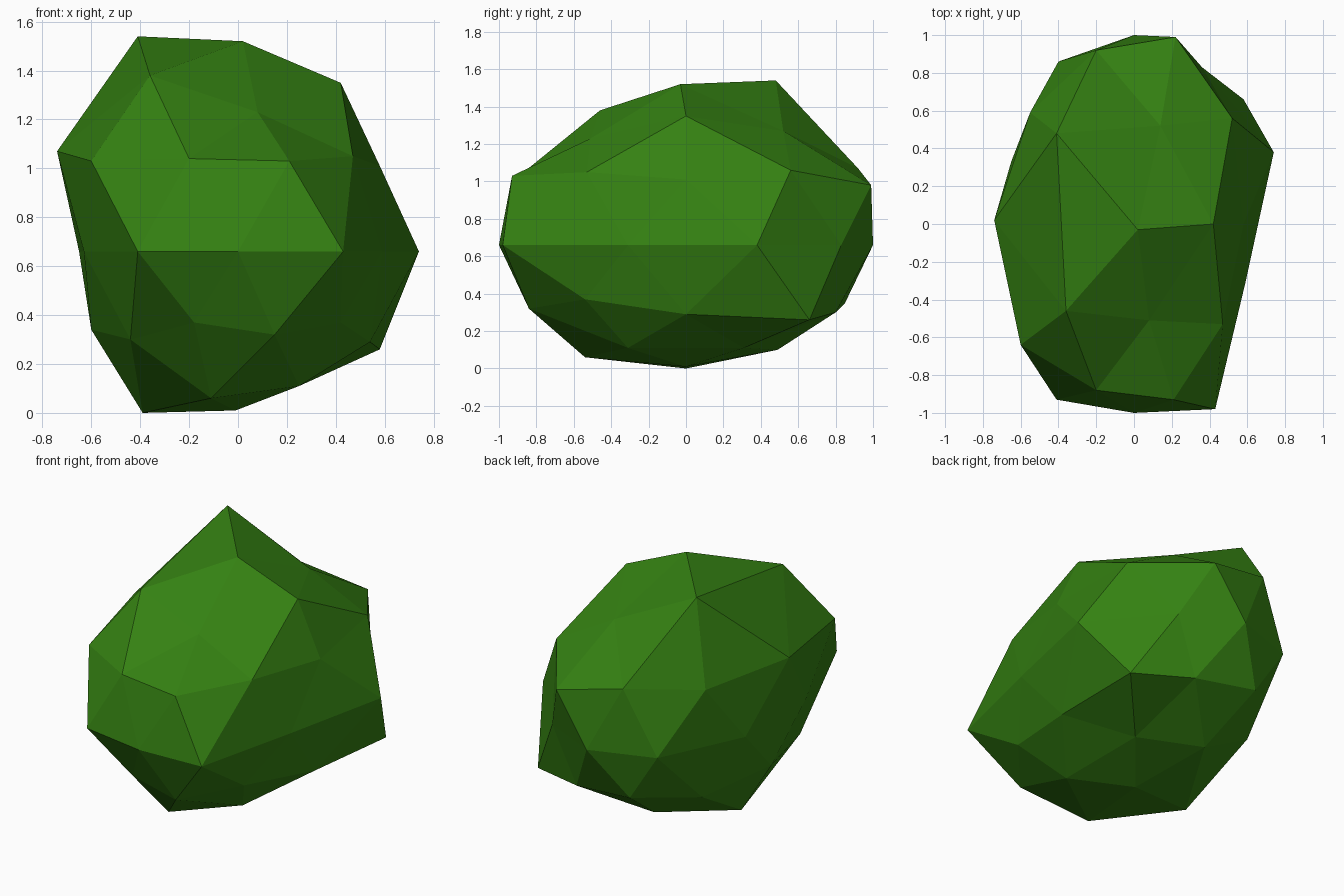
import bpy
import math
from mathutils import Vector

default_cube = bpy.data.objects.get("Cube")
if default_cube:
    bpy.data.objects.remove(default_cube, do_unlink=True)


def make_material(name, colour):
    material = bpy.data.materials.new(name)
    material.use_nodes = True
    material.diffuse_color = (*colour, 1)
    shader = material.node_tree.nodes["Principled BSDF"]
    shader.inputs["Base Color"].default_value = (*colour, 1)
    shader.inputs["Roughness"].default_value = 0.9
    return material


# Sculpted ring profiles, each running anticlockwise from the +x side
CROWN = [(.02, -.03, 1.52)]
CROWN_RING = [(.42, 0, 1.35), (.14, .52, 1.27), (-.41, .48, 1.54),
              (-.36, -.46, 1.38), (.08, -.51, 1.23)]
SHOULDER_HOLLOWS = [(.52, .56, 1.06), (-.2, .92, 1.07), (-.74, .02, 1.07),
                    (-.2, -.88, 1.04), (.47, -.53, 1.05)]
SHOULDER_CORNERS = [(.58, 0, 1.01), (.22, .99, .98), (-.55, .59, 1.03),
                    (-.6, -.64, 1.03), (.21, -.93, 1.03)]
WAIST_HEIGHT = .66
WAIST = [(.74, .38), (.36, .83), (0, 1), (-.4, .86), (-.65, .33),
         (-.63, -.31), (-.41, -.93), (0, -1), (.43, -.98), (.59, -.31)]
LOWER_CORNERS = [(.58, .66, .26), (-.2, .85, .35), (-.6, 0, .34),
                 (-.18, -.8, .37), (.42, -.54, .37)]
LOWER_HOLLOWS = [(.54, 0, .29), (.21, .8, .3), (-.45, .48, .28),
                 (-.44, -.52, .3), (.15, -.84, .32)]
BASE_RING = [(.25, .31, .11), (-.12, .49, .1), (-.39, 0, 0),
             (-.11, -.54, .06), (.25, -.31, .11)]
BASE = [(-.01, 0, .01)]


def ring_order(vertex):
    """Sort from the crown down, then anticlockwise around each ring."""
    x, y, z = vertex.co
    angle = round(math.degrees(math.atan2(y, x))) % 360
    return (-round(z, 2), angle)


# Faceted foliage clump: a low-poly sphere pulled onto the sculpted rings
bpy.ops.mesh.primitive_ico_sphere_add(subdivisions=2, radius=1, location=(0, 0, 0))
clump = bpy.context.object
clump.name = "leaf_clump"
clump.data.name = "leaf_clump"

waist_ring = [(x, y, WAIST_HEIGHT) for x, y in WAIST]
targets = (CROWN + CROWN_RING + SHOULDER_HOLLOWS + SHOULDER_CORNERS + waist_ring
           + LOWER_CORNERS + LOWER_HOLLOWS + BASE_RING + BASE)
for vertex, target in zip(sorted(clump.data.vertices, key=ring_order), targets):
    vertex.co = Vector(target)

# Flat facets in a single leaf colour
clump.data.shade_flat()
clump.data.materials.append(make_material("leaf_green", (.035, .22, .006)))
clump.data.update()
